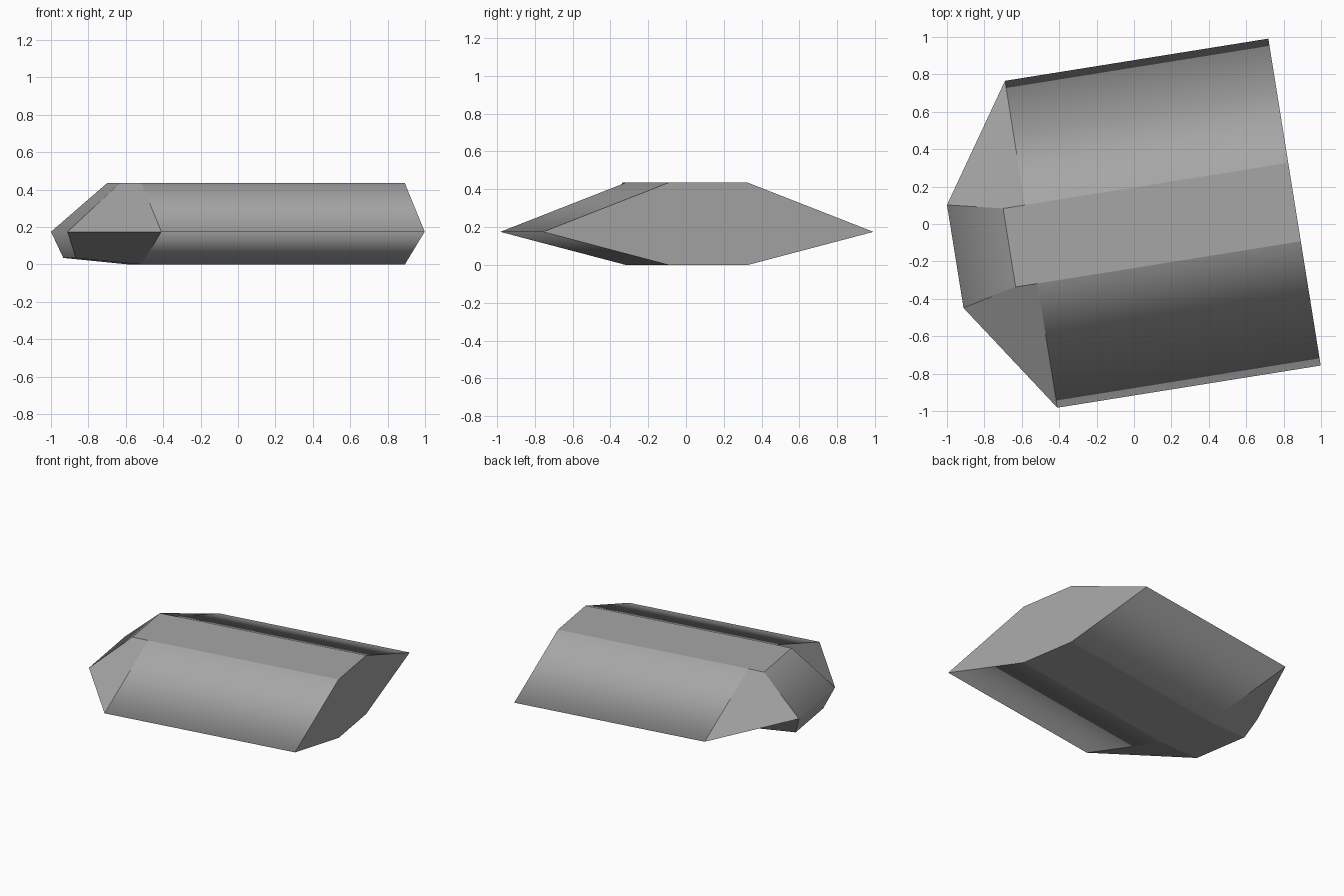
import bpy
import bmesh
from math import radians
from mathutils import Matrix

cube = bpy.data.objects.get("Cube")
if cube:
    bpy.data.objects.remove(cube)

# Single grey finish
grey = bpy.data.materials.new("plain_grey")
grey.use_nodes = True
colour = (0.38, 0.38, 0.38, 1)
grey.diffuse_color = colour
grey.node_tree.nodes["Principled BSDF"].inputs["Base Color"].default_value = colour

RIM, TOP, FLAT = 0.175, 0.435, 0.2125   # rim height, roof height, half width of roof and floor


def ring(bm, rim_x, top_x, low_x, rim_half, low_z):
    """Six-sided section: back rim, roof pair, front rim, floor pair."""
    points = [(rim_x, rim_half, RIM), (top_x, FLAT, TOP), (top_x, -FLAT, TOP),
              (rim_x, -rim_half, RIM), (low_x, -FLAT, low_z), (low_x, FLAT, low_z)]
    return [bm.verts.new(p) for p in points]


bm = bmesh.new()
tail = ring(bm, 0.866, 0.866, 0.866, 0.885, 0)
shoulder = ring(bm, -0.56, -0.56, -0.56, 0.885, 0)
nose = ring(bm, -0.971, -0.678, -0.915, 0.279, 0.035)

# Hull and nose skins
for a, b in ((tail, shoulder), (shoulder, nose)):
    for i in range(6):
        j = (i + 1) % 6
        bm.faces.new((a[i], a[j], b[j], b[i]))

# Flat tail, and a nose tip folded along its rim
bm.faces.new(tail)
bm.faces.new(nose[:4])
bm.faces.new((nose[3], nose[4], nose[5], nose[0]))
bmesh.ops.recalc_face_normals(bm, faces=bm.faces)

# Smooth over the hull rims and the nose rim, all other edges crisp
soft = [{tail[0], shoulder[0]}, {tail[3], shoulder[3]}, {nose[0], nose[3]}]
for face in bm.faces:
    face.smooth = True
for edge in bm.edges:
    edge.smooth = set(edge.verts) in soft

# Turn the whole body slightly about the vertical
turn = Matrix.Rotation(radians(9.1), 4, "Z") @ Matrix.Translation((0, -0.02, 0))
bmesh.ops.transform(bm, matrix=turn, verts=bm.verts)

mesh = bpy.data.meshes.new("hull")
bm.to_mesh(mesh)
bm.free()
mesh.materials.append(grey)
hull = bpy.data.objects.new("hull", mesh)
bpy.context.collection.objects.link(hull)
